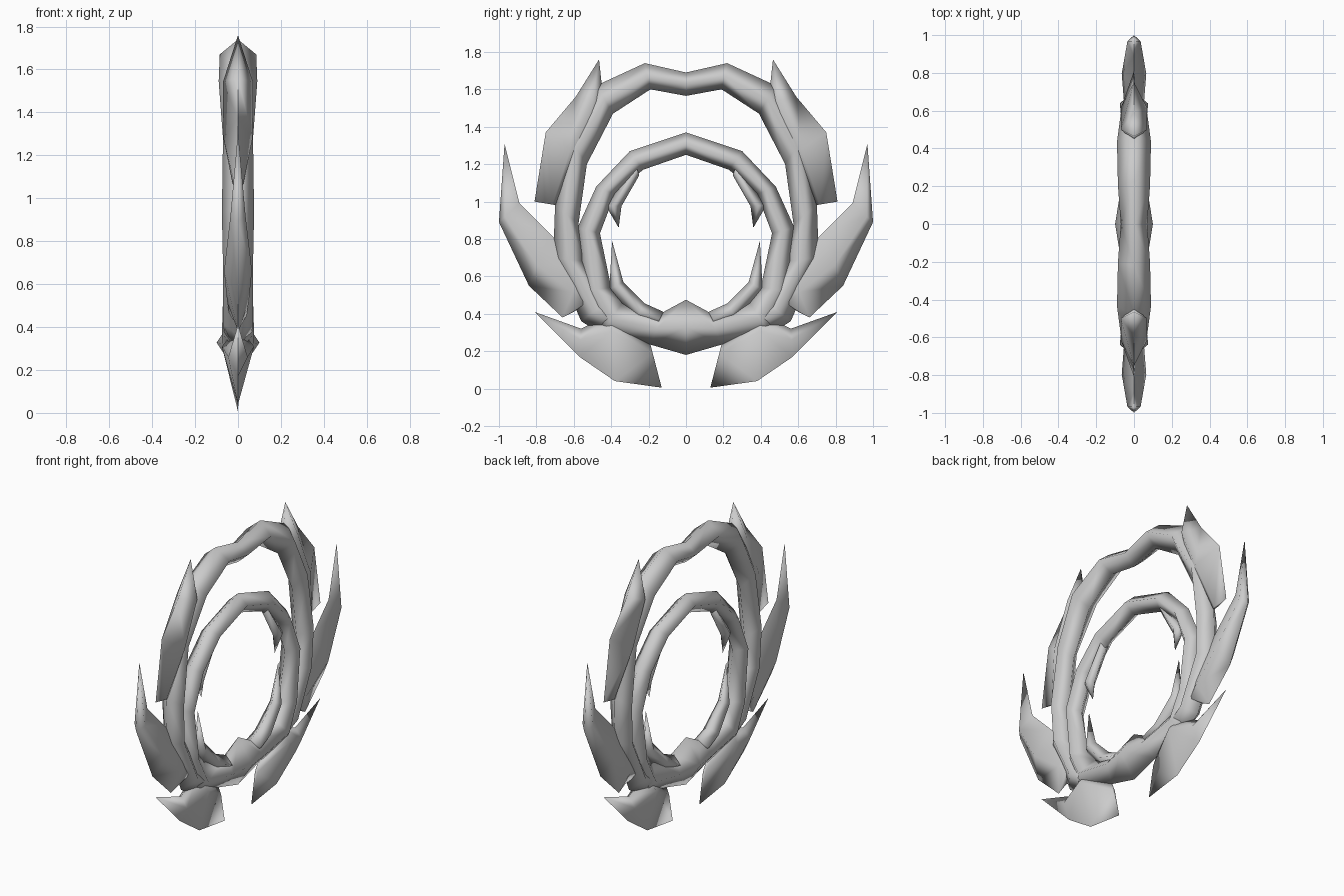
import bpy
import bmesh
import math

cube = bpy.data.objects.get("Cube")
if cube:
    bpy.data.objects.remove(cube, do_unlink=True)

# Single plain grey
grey = bpy.data.materials.new("plain grey")
grey.use_nodes = True
colour = (0.6, 0.6, 0.6, 1.0)
grey.diffuse_color = colour
grey.node_tree.nodes["Principled BSDF"].inputs["Base Color"].default_value = colour


def blade(name, stations, cap_start=True, cap_end=True):
    """Loft diamond sections lying in the YZ plane, mirrored across y = 0.
    Station: outer y, z, inner y, z, half thickness, ridge position from outer to inner."""
    bm = bmesh.new()
    loops = []
    for oy, oz, iy, iz, t, f in stations:
        ry, rz = oy + (iy - oy) * f, oz + (iz - oz) * f
        loops.append([bm.verts.new(p) for p in
                      ((0, oy, oz), (t, ry, rz), (0, iy, iz), (-t, ry, rz))])
    for a, b in zip(loops, loops[1:]):
        for i in range(4):
            j = (i + 1) % 4
            bm.faces.new((a[i], a[j], b[j], b[i]))
    if cap_start:
        bm.faces.new(loops[0][::-1])
    if cap_end:
        bm.faces.new(loops[-1])
    bmesh.ops.remove_doubles(bm, verts=bm.verts[:], dist=0.0005)
    bmesh.ops.recalc_face_normals(bm, faces=bm.faces[:])
    mesh = bpy.data.meshes.new(name)
    bm.to_mesh(mesh)
    bm.free()
    mesh.materials.append(grey)
    obj = bpy.data.objects.new(name, mesh)
    bpy.context.collection.objects.link(obj)
    bpy.ops.object.select_all(action='DESELECT')
    obj.select_set(True)
    bpy.context.view_layer.objects.active = obj
    bpy.ops.object.shade_smooth_by_angle(angle=math.radians(110))
    mirror = obj.modifiers.new("Mirror", 'MIRROR')
    mirror.use_axis = (False, True, False)
    mirror.use_clip = True
    return obj


# Closed inner ring, thick and peaked at the bottom
blade("inner_ring", [
    (0.00, 1.37, 0.00, 1.25, 0.065, 0.5),
    (0.30, 1.27, 0.23, 1.17, 0.065, 0.5),
    (0.48, 1.08, 0.38, 1.04, 0.065, 0.5),
    (0.58, 0.86, 0.46, 0.83, 0.065, 0.5),
    (0.56, 0.52, 0.40, 0.54, 0.070, 0.5),
    (0.46, 0.28, 0.34, 0.46, 0.075, 0.5),
    (0.19, 0.235, 0.12, 0.41, 0.075, 0.5),
    (0.00, 0.18, 0.00, 0.475, 0.10, 0.5),
], cap_start=False, cap_end=False)

# Outer arch, running down into the lower body
blade("outer_arch", [
    (0.00, 1.69, 0.00, 1.565, 0.070, 0.5),
    (0.22, 1.74, 0.19, 1.60, 0.085, 0.5),
    (0.48, 1.62, 0.39, 1.47, 0.090, 0.5),
    (0.64, 1.36, 0.53, 1.20, 0.070, 0.5),
    (0.70, 0.98, 0.575, 0.88, 0.075, 0.5),
    (0.71, 0.70, 0.54, 0.68, 0.070, 0.5),
    (0.56, 0.36, 0.42, 0.47, 0.070, 0.5),
    (0.40, 0.26, 0.34, 0.44, 0.060, 0.5),
], cap_start=False)

# Upper blades on the shoulders of the arch
blade("upper_blade", [
    (0.465, 1.76, 0.465, 1.76, 0.0, 0.5),
    (0.59, 1.56, 0.44, 1.53, 0.070, 0.6),
    (0.75, 1.37, 0.53, 1.22, 0.068, 0.6),
    (0.81, 1.00, 0.69, 0.98, 0.008, 0.8),
])

# Large side wings
blade("side_wing", [
    (0.97, 1.31, 0.97, 1.31, 0.0, 0.5),
    (1.00, 0.89, 0.89, 0.99, 0.035, 0.3),
    (0.84, 0.55, 0.73, 0.83, 0.065, 0.4),
    (0.66, 0.38, 0.55, 0.65, 0.050, 0.5),
    (0.60, 0.41, 0.48, 0.50, 0.040, 0.5),
])

# Lower blades, with a chisel end towards the middle
blade("lower_blade", [
    (0.81, 0.41, 0.81, 0.41, 0.0, 0.5),
    (0.57, 0.17, 0.56, 0.32, 0.045, 0.6),
    (0.38, 0.04, 0.40, 0.40, 0.075, 0.75),
    (0.13, 0.005, 0.19, 0.235, 0.008, 0.8),
])

# Thin spikes inside the ring
blade("upper_inner_spike", [
    (0.27, 1.20, 0.25, 1.14, 0.030, 0.5),
    (0.43, 0.98, 0.345, 0.975, 0.035, 0.5),
    (0.36, 0.86, 0.36, 0.86, 0.0, 0.5),
])
blade("lower_inner_spike", [
    (0.16, 0.33, 0.12, 0.41, 0.060, 0.5),
    (0.27, 0.37, 0.22, 0.455, 0.055, 0.5),
    (0.41, 0.53, 0.335, 0.57, 0.040, 0.5),
    (0.395, 0.79, 0.395, 0.79, 0.0, 0.5),
])
